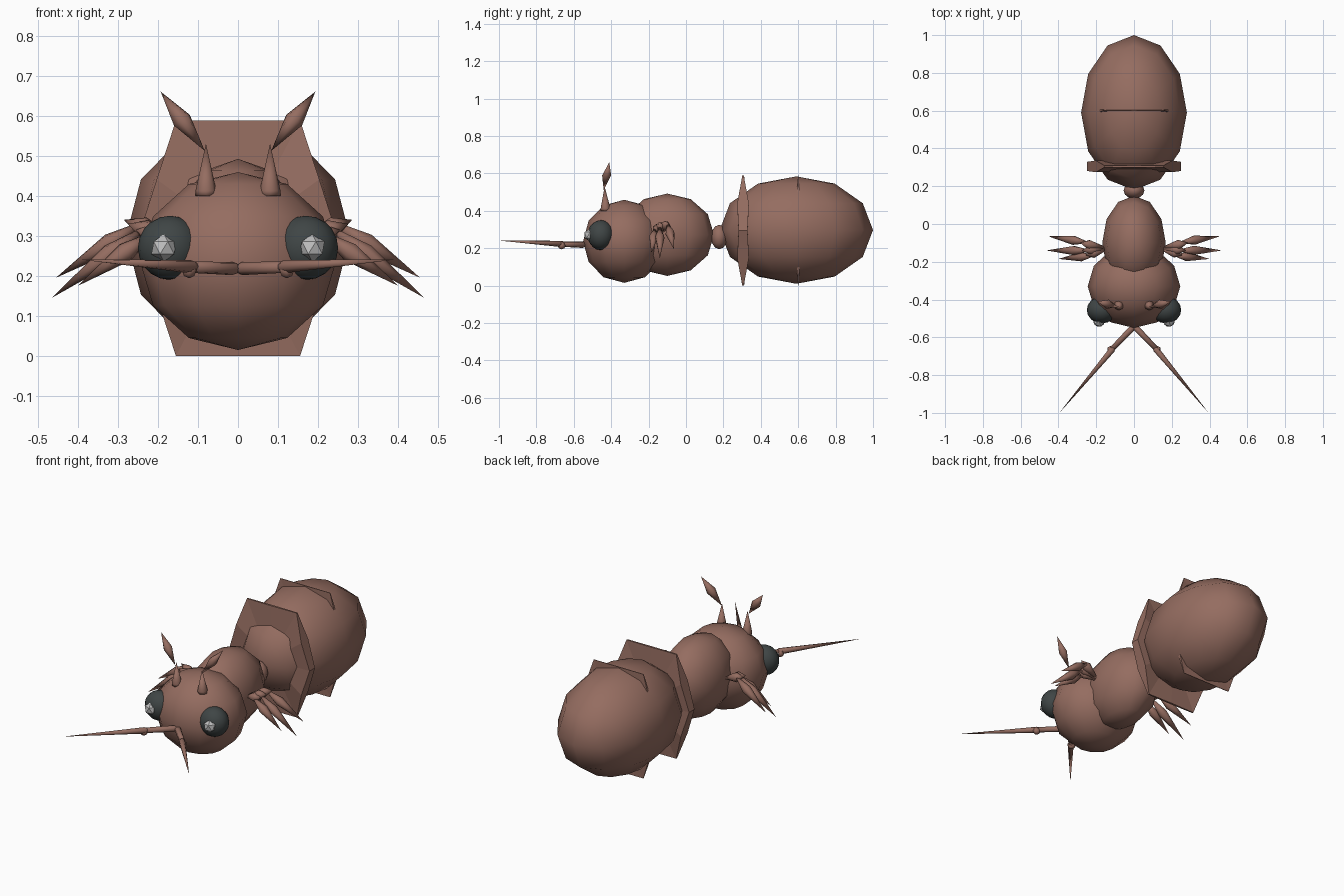
import bpy, bmesh, math
from mathutils import Vector

if "Cube" in bpy.data.objects:
    bpy.data.objects.remove(bpy.data.objects["Cube"])


def material(name, rgb):
    m = bpy.data.materials.new(name)
    m.diffuse_color = (*rgb, 1)
    m.use_nodes = True
    m.node_tree.nodes["Principled BSDF"].inputs["Base Color"].default_value = m.diffuse_color
    return m


BROWN = material("brown shell", (0.30, 0.152, 0.118))
DARK = material("dark eye", (0.05, 0.06, 0.06))
GREY = material("pale grey", (0.52, 0.52, 0.52))


def finish(name, bm, mat, smooth=True):
    bmesh.ops.recalc_face_normals(bm, faces=bm.faces)
    for f in bm.faces:
        f.smooth = smooth
    me = bpy.data.meshes.new(name)
    bm.to_mesh(me)
    bm.free()
    me.materials.append(mat)
    ob = bpy.data.objects.new(name, me)
    bpy.context.collection.objects.link(ob)
    return ob


def ellipsoid(name, centre, radii, mat=BROWN, segments=12, rings=6):
    bm = bmesh.new()
    bmesh.ops.create_uvsphere(bm, u_segments=segments, v_segments=rings, radius=1)
    bmesh.ops.scale(bm, vec=radii, verts=bm.verts)
    bmesh.ops.translate(bm, vec=centre, verts=bm.verts)
    return finish(name, bm, mat)


def limb(name, start, end, profile, sides=7):
    """Lathe a profile of (fraction along, radius) between two points."""
    a, b = Vector(start), Vector(end)
    turn = (b - a).to_track_quat('Z', 'Y')
    bm = bmesh.new()
    rings = []
    for t, r in profile:
        p = a.lerp(b, t)
        if r == 0:
            rings.append([bm.verts.new(p)])
        else:
            angles = [2 * math.pi * i / sides for i in range(sides)]
            rings.append([bm.verts.new(p + turn @ Vector((r * math.cos(w), r * math.sin(w), 0)))
                          for w in angles])
    for lo, hi in zip(rings, rings[1:]):
        for i in range(sides):
            j = (i + 1) % sides
            quad = [lo[i % len(lo)], lo[j % len(lo)], hi[j % len(hi)], hi[i % len(hi)]]
            bm.faces.new(list(dict.fromkeys(quad)))
    for ring in (rings[0], rings[-1]):
        if len(ring) > 1:
            bm.faces.new(ring)
    return finish(name, bm, BROWN)


def spindle(r, at=0.45):
    return [(0, 0), (at, r), (1, 0)]


def hex_plate(name, y, thick):
    """Tall hexagonal plate, thin at top and bottom, thickest halfway up each side."""
    quarter = [(0.25, 0, 0.024), (0.203, 0.147, 0.031), (0.155, 0.294, 0.004)]
    half = quarter + [(0, 0.294, 0.006)] + [(-x, z, t) for x, z, t in reversed(quarter)]
    outline = half + [(-x, -z, t) for x, z, t in half[1:-1]]
    bm = bmesh.new()
    sides = []
    for s in (-1, 1):
        hub = bm.verts.new((0, y + s * 0.025 * thick, 0.294))
        rim = [bm.verts.new((x, y + s * t * thick, 0.294 + z)) for x, z, t in outline]
        for i in range(len(rim)):
            bm.faces.new((hub, rim[i], rim[(i + 1) % len(rim)]))
        sides.append(rim)
    front, back = sides
    for i in range(len(front)):
        j = (i + 1) % len(front)
        bm.faces.new((front[i], front[j], back[j], back[i]))
    return finish(name, bm, BROWN, smooth=False)


# Body, front to back
ellipsoid("head", (0, -0.33, 0.237), (0.245, 0.22, 0.222))
ellipsoid("thorax", (0, -0.10, 0.272), (0.168, 0.25, 0.22))
ellipsoid("waist", (0, 0.178, 0.26), (0.055, 0.045, 0.065))
ellipsoid("abdomen", (0, 0.59, 0.297), (0.28, 0.41, 0.287))
hex_plate("front_abdomen_plate", 0.305, 1.0)
hex_plate("middle_abdomen_plate", 0.60, 0.35)

# Legs: knee and tip positions for the right side
LEGS = {
    "rear": ((0.265, -0.10, 0.335), (0.455, -0.065, 0.195)),
    "middle": ((0.255, -0.14, 0.325), (0.465, -0.14, 0.145)),
    "front": ((0.235, -0.165, 0.31), (0.40, -0.185, 0.175)),
}

for side, s in (("right", 1), ("left", -1)):
    def at(x, y, z):
        return (s * x, y, z)

    # Eyes with faceted glints
    ellipsoid(side + "_eye", at(0.170, -0.455, 0.27), (0.08, 0.071, 0.08), DARK, 16, 10)
    bm = bmesh.new()
    bmesh.ops.create_icosphere(bm, subdivisions=1, radius=0.035)
    bmesh.ops.translate(bm, vec=at(0.185, -0.513, 0.27), verts=bm.verts)
    finish(side + "_eye_glint", bm, GREY, smooth=False)

    # Horns: cone base and a spindle leaning outward
    limb(side + "_horn_base", at(0.08, -0.43, 0.40), at(0.08, -0.435, 0.53),
         [(0, 0.026), (0.1, 0.026), (1, 0)], 8)
    limb(side + "_horn_tip", at(0.083, -0.44, 0.512), at(0.193, -0.41, 0.66),
         spindle(0.025, 0.52), 6)

    # Long feelers: rod, knob and needle
    limb(side + "_feeler_rod", at(0, -0.54, 0.218), at(0.13, -0.675, 0.222),
         [(0, 0.01), (0.1, 0.017), (1, 0.014)])
    ellipsoid(side + "_feeler_knob", at(0.122, -0.665, 0.214), (0.021, 0.021, 0.02),
              BROWN, 6, 4)
    limb(side + "_feeler_needle", at(0.10, -0.645, 0.222), at(0.395, -1.0, 0.241),
         [(0, 0.008), (0.06, 0.017), (1, 0)])

    # Legs: upper and lower spindles
    for name, (knee, tip) in LEGS.items():
        hip = at(0.13, 0.5 * (knee[1] - 0.13), 0.28)
        limb(f"{side}_{name}_upper_leg", at(0.13, -0.13, 0.28), at(*[
            k + d for k, d in zip(knee, (0.02, 0, 0.005))]), spindle(0.026, 0.7))
        limb(f"{side}_{name}_lower_leg", at(knee[0] - 0.035, knee[1], knee[2] + 0.005),
             at(*tip), spindle(0.025, 0.4))
